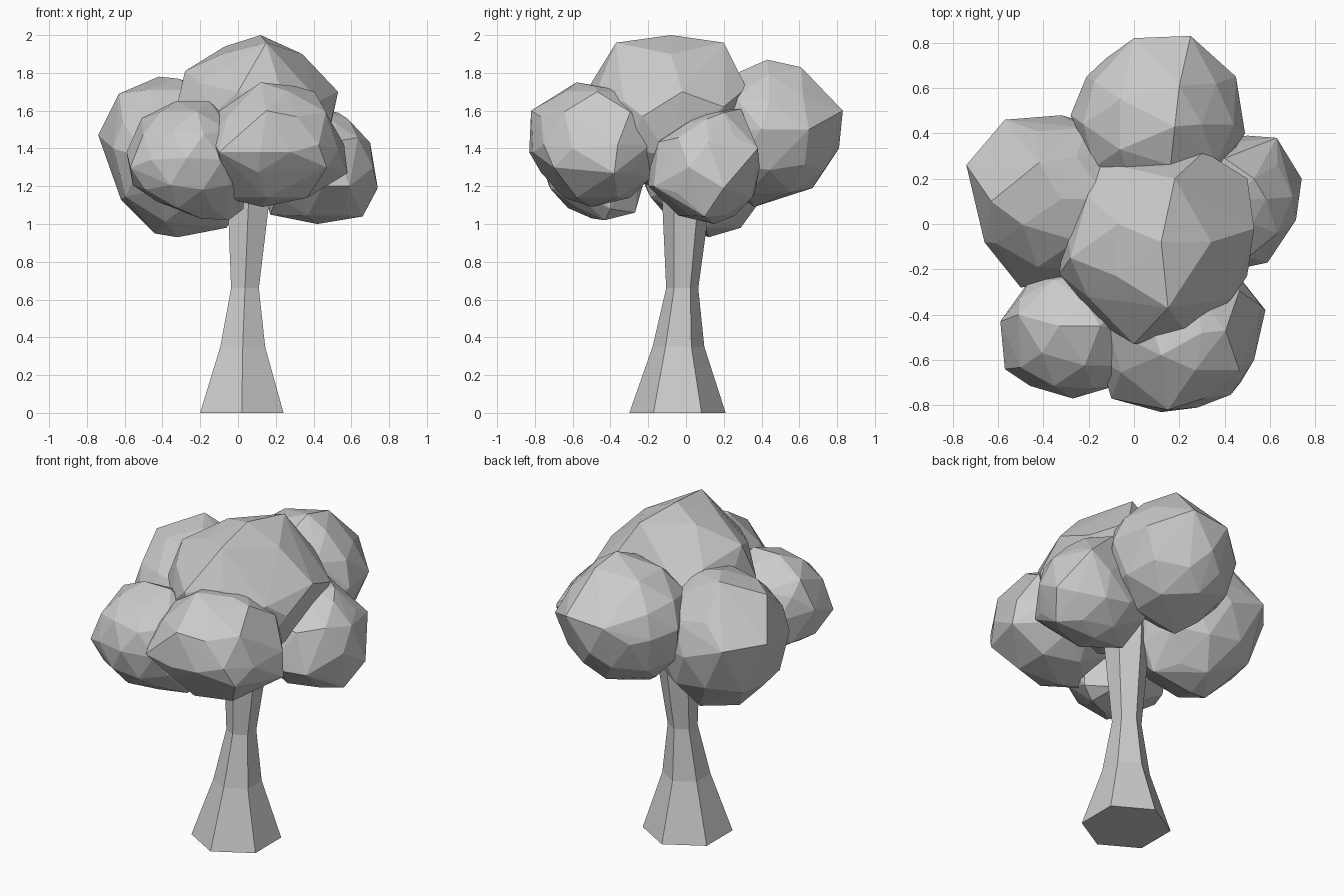
import bpy, bmesh
from math import cos, sin, pi
from mathutils import Vector


def finish(bm, name):
    bmesh.ops.recalc_face_normals(bm, faces=bm.faces)
    me = bpy.data.meshes.new(name)
    bm.to_mesh(me)
    bm.free()
    ob = bpy.data.objects.new(name, me)
    bpy.context.collection.objects.link(ob)


def trunk(rings, sides=6):
    bm = bmesh.new()
    loops = []
    for x, y, z, r in rings:
        loops.append([bm.verts.new((x + r * sin(2 * pi * i / sides),
                                    y + r * cos(2 * pi * i / sides), z))
                      for i in range(sides)])
    for a, b in zip(loops, loops[1:]):
        for i in range(sides):
            j = (i + 1) % sides
            bm.faces.new((a[i], a[j], b[j], b[i]))
    bm.faces.new(loops[0])
    bm.faces.new(loops[-1])
    finish(bm, "trunk")


def foliage(name, center, radii, corners):
    """Faceted ellipsoid whose nearest vertices are pulled to a few corners."""
    bm = bmesh.new()
    bmesh.ops.create_icosphere(bm, subdivisions=2, radius=1)
    c = Vector(center)
    for v in bm.verts:
        v.co = c + Vector([v.co[i] * radii[i] for i in range(3)])
    free = set(bm.verts)
    for p in map(Vector, corners):
        v = min(free, key=lambda w: (w.co - p).length)
        v.co = p
        free.discard(v)
    # keep the clump convex
    out = bmesh.ops.convex_hull(bm, input=bm.verts)
    junk = {g for g in out["geom_interior"] + out["geom_unused"]
            if isinstance(g, bmesh.types.BMVert)}
    bmesh.ops.delete(bm, geom=list(junk), context='VERTS')
    finish(bm, name)


# flared six-sided trunk
trunk([(.02, -.045, 0, .255), (.025, -.04, .35, .137),
       (.037, -.02, .66, .085), (.055, 0, 1.1, .125), (.06, 0, 1.25, .14)])

# crown clumps
foliage("foliage_top", (.1, -.1, 1.57), (.42, .42, .39),
        [(.12, -.08, 2), (.18, .2, 1.96), (.15, -.37, 1.96), (-.28, -.15, 1.81),
         (.53, -.02, 1.7), (.34, -.08, 1.9), (.31, .32, 1.72), (0, -.53, 1.7),
         (-.33, -.22, 1.6), (-.07, 0, 1.94), (.43, -.33, 1.65),
         (.5, .2, 1.62), (-.17, .28, 1.62), (.3, -.47, 1.6)])
foliage("foliage_back", (.1, .44, 1.48), (.38, .36, .37),
        [(.25, .83, 1.6), (0, .82, 1.58), (.18, .43, 1.87), (.2, .61, 1.83),
         (.1, .81, 1.4), (.08, .67, 1.19), (.0, .36, 1.09), (-.21, .65, 1.5),
         (.45, .65, 1.5), (.49, .4, 1.5), (-.28, .48, 1.52)])
foliage("foliage_left", (-.32, .11, 1.36), (.4, .37, .41),
        [(-.74, .26, 1.47), (-.63, .1, 1.69), (-.42, .27, 1.78), (-.57, .46, 1.45),
         (-.66, -.08, 1.4), (-.5, -.28, 1.35), (-.62, .12, 1.13),
         (-.44, .1, .95), (-.32, .12, .93), (-.3, .29, .98), (-.06, .1, .98)])
foliage("foliage_front_left", (-.27, -.48, 1.34), (.32, .29, .3),
        [(.03, -.4, 1.08), (-.05, -.43, 1.02), (-.2, -.5, 1.03), (-.59, -.43, 1.38),
         (-.51, -.4, 1.56), (-.33, -.45, 1.65), (-.15, -.45, 1.65),
         (-.43, -.5, 1.12), (-.27, -.77, 1.35), (-.57, -.64, 1.3),
         (-.1, -.27, 1.06)])
foliage("foliage_front_right", (.21, -.47, 1.42), (.37, .35, .33),
        [(.58, -.38, 1.27), (.47, -.7, 1.3), (.53, -.6, 1.4), (.12, -.58, 1.75),
         (.3, -.48, 1.73), (.12, -.83, 1.38), (.15, -.82, 1.6), (.28, -.81, 1.38),
         (-.1, -.77, 1.38), (-.15, -.6, 1.47), (-.07, -.5, 1.14),
         (.13, -.5, 1.09), (.46, -.4, 1.56), (.2, -.15, 1.28)])
foliage("foliage_right", (.42, .11, 1.3), (.31, .3, .3),
        [(.74, .2, 1.19), (.63, .38, 1.4), (.53, .2, 1.59), (.59, -.17, 1.2),
         (.7, .12, 1.43), (.17, .1, 1.05), (.42, .15, 1), (.66, .1, 1.04),
         (.5, .39, 1.3), (.45, -.2, 1.2), (.52, 0, 1.53),
         (.4, .29, 1.61), (.17, .3, 1.15)])
